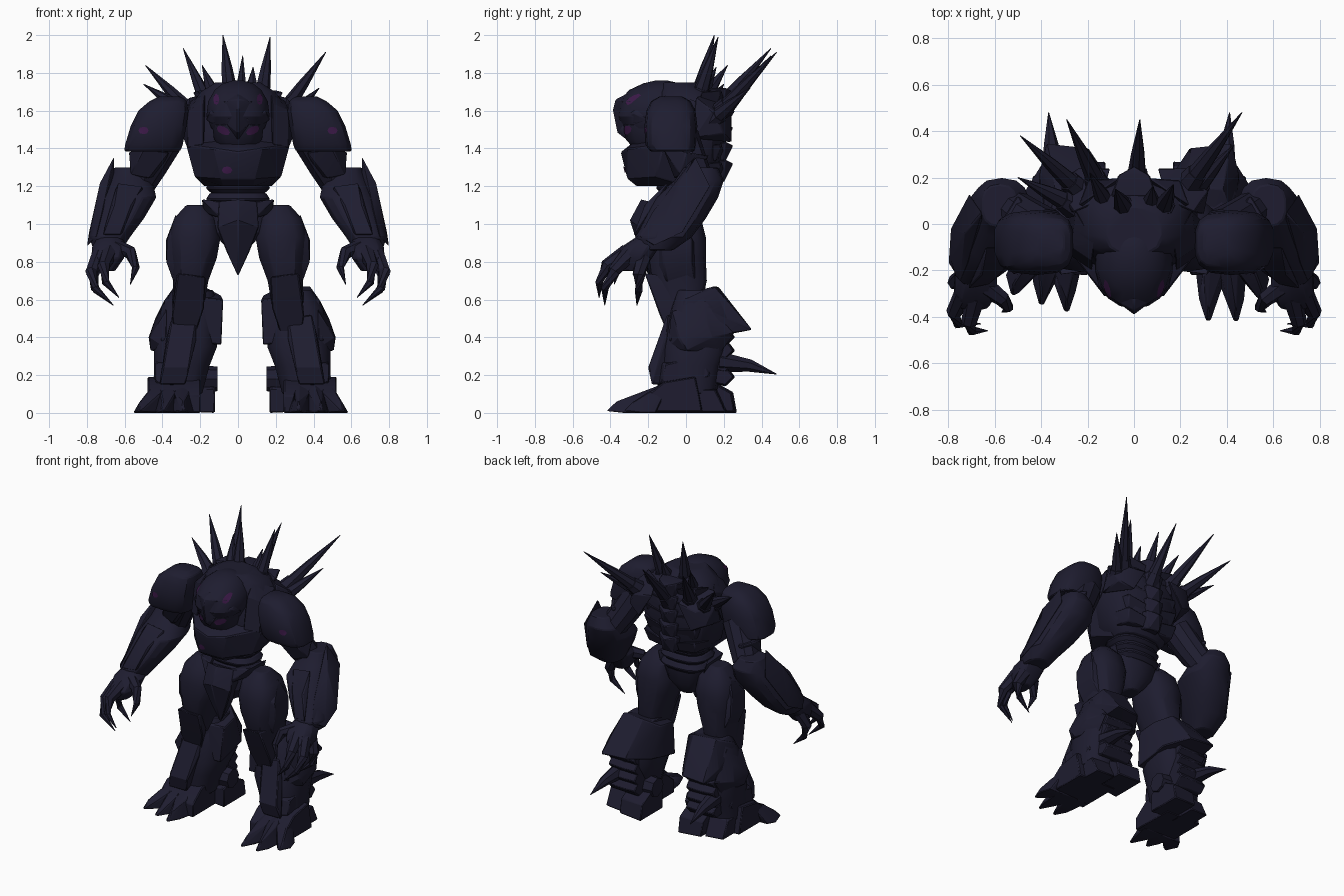
import bpy
import bmesh
import math
from mathutils import Vector
from mathutils.bvhtree import BVHTree

default_cube = bpy.data.objects.get("Cube")
if default_cube:
    bpy.data.objects.remove(default_cube, do_unlink=True)

def make_material(name, *rgb):
    material = bpy.data.materials.new(name)
    material.use_nodes = True
    material.diffuse_color = (*rgb, 1)
    material.node_tree.nodes["Principled BSDF"].inputs["Base Color"].default_value = (*rgb, 1)
    return material

armor = make_material("dark navy armor", .013, .012, .029)
glow = make_material("dull purple", .045, .01, .065)
parts, trees = [], []

def finish(bm, name, side=1, shift=0, bevel=.006, material=armor):
    """Turn a bmesh into a named object, mirrored for the right side."""
    for vert in bm.verts:
        vert.co.x = vert.co.x * side + shift
    bmesh.ops.recalc_face_normals(bm, faces=bm.faces)
    trees.append(BVHTree.FromBMesh(bm))
    mesh = bpy.data.meshes.new(name)
    bm.to_mesh(mesh)
    bm.free()
    mesh.materials.append(material)
    obj = bpy.data.objects.new(name, mesh)
    bpy.context.collection.objects.link(obj)
    if bevel:
        modifier = obj.modifiers.new("edge bevel", "BEVEL")
        modifier.width = bevel
        modifier.limit_method = "ANGLE"
        modifier.angle_limit = math.radians(35)
    parts.append(obj)

def skin(bm, rings):
    """Bridge consecutive vertex rings and cap both ends."""
    for low, high in zip(rings, rings[1:]):
        for i in range(len(low)):
            bm.faces.new((low[i - 1], low[i], high[i], high[i - 1]))
    bm.faces.new(rings[0])
    bm.faces.new(rings[-1])

def loft(name, sections, sides=14, square=.75, **options):
    """Stack level rounded-box rings given as z, x, y, half width, half depth."""
    bm = bmesh.new()
    rings = []
    for z, x, y, width, depth in sections:
        ring = []
        for i in range(sides):
            angle = math.tau * (i + .5) / sides
            c, s = math.cos(angle), math.sin(angle)
            px = math.copysign(abs(c) ** square, c) * width
            py = math.copysign(abs(s) ** square, s) * depth
            ring.append(bm.verts.new((x + px, y + py, z)))
        rings.append(ring)
    skin(bm, rings)
    finish(bm, name, **options)

def horn(name, path, radius, tip=.002, sides=7, **options):
    """Sweep a tapering round section along a path."""
    bm = bmesh.new()
    points = [Vector(p) for p in path]
    last = len(points) - 1
    rings = []
    for k, point in enumerate(points):
        turn = (points[min(k + 1, last)] - points[max(k - 1, 0)]).to_track_quat("Z", "Y")
        r = tip + (radius - tip) * (1 - k / last) ** .75
        angles = [math.tau * i / sides for i in range(sides)]
        rings.append([bm.verts.new(point + turn @ Vector((r * math.cos(a), r * math.sin(a), 0)))
                      for a in angles])
    skin(bm, rings)
    finish(bm, name, bevel=0, **options)

def hull(name, points, symmetric=False, **options):
    """Faceted armor plate: the convex wrap of a few corners."""
    bm = bmesh.new()
    for x, y, z in points:
        bm.verts.new((x, y, z))
        if symmetric and x:
            bm.verts.new((-x, y, z))
    result = bmesh.ops.convex_hull(bm, input=bm.verts)
    loose = {v for v in result["geom_interior"] + result["geom_unused"]
             if isinstance(v, bmesh.types.BMVert)}
    bmesh.ops.delete(bm, geom=list(loose), context="VERTS")
    bmesh.ops.dissolve_limit(bm, angle_limit=.08, verts=bm.verts, edges=bm.edges)
    finish(bm, name, **options)

def slab(name, inner, outer, profile, inset=.0, **options):
    """Side profile of y, z corners spanning two x values, smaller at the outer end."""
    middle = sum((Vector(p) for p in profile), Vector((0, 0))) / len(profile)
    far = [Vector(p).lerp(middle, inset) for p in profile]
    hull(name, [(inner, y, z) for y, z in profile] + [(outer, y, z) for y, z in far], **options)

def pair(builder, name, *shape, **options):
    for side, label in ((1, "left_"), (-1, "right_")):
        builder(label + name, *shape, side=side, **options)

def mark(name, x, z, width, height, slant=0):
    """Thin painted patch laid on whatever armor faces forward there."""
    bm = bmesh.new()
    def drop(px, pz):
        hits = [t.ray_cast(Vector((px, -2, pz)), Vector((0, 1, 0)))[0] for t in trees[:solid]]
        return bm.verts.new((px, min((h.y for h in hits if h), default=0) - .006, pz))
    center = drop(x, z)
    rim = []
    for i in range(8):
        c, s = math.cos(math.tau * i / 8), math.sin(math.tau * i / 8)
        rim.append(drop(x + c * width, z + s * height + c * slant))
    for i in range(8):
        bm.faces.new((center, rim[i - 1], rim[i]))
    finish(bm, name, bevel=0, material=glow)

# Trunk, chest and waist
loft("trunk", [(1.2, 0, 0, .17, .13), (1.28, 0, 0, .24, .18), (1.45, 0, 0, .28, .2),
               (1.62, 0, .02, .26, .18), (1.7, 0, .0, .2, .15), (1.75, 0, -.03, .12, .1)])
hull("chest_plate", [(.08, -.26, 1.2), (.23, -.16, 1.25), (.275, -.12, 1.42), (0, -.345, 1.38),
                     (.13, -.31, 1.4), (.09, -.31, 1.24), (.18, 0, 1.2), (.27, 0, 1.46),
                     (0, -.27, 1.44)], symmetric=True)
pair(hull, "collar_plate", [(.18, -.2, 1.42), (.27, -.14, 1.4), (.27, -.1, 1.6), (.17, -.08, 1.71),
                            (.18, -.16, 1.64), (.29, .02, 1.45), (.25, .06, 1.65)])
for i in range(3):
    z = 1.04 + .06 * i
    loft(f"waist_band_{i + 1}", [(z, 0, -.02, .14, .11), (z + .03, 0, -.02, .175, .14),
                                 (z + .065, 0, -.02, .15, .12)])

# Helmet, face and beak
loft("helmet", [(1.5, 0, -.16, .14, .17), (1.57, 0, -.165, .17, .2), (1.65, 0, -.16, .16, .195),
                (1.71, 0, -.145, .125, .155), (1.745, 0, -.13, .08, .095),
                (1.76, 0, -.13, .025, .03)], sides=18, square=.95)
loft("face", [(1.38, 0, -.14, .08, .12), (1.45, 0, -.16, .13, .16), (1.53, 0, -.16, .14, .18)])
hull("beak", [(0, -.39, 1.6), (0, -.375, 1.66), (.08, -.33, 1.65), (.06, -.33, 1.53),
              (0, -.365, 1.48), (0, -.3, 1.43), (.04, -.25, 1.46), (0, -.28, 1.71)], symmetric=True)
pair(hull, "brow", [(.04, -.36, 1.55), (.15, -.28, 1.59), (.17, -.2, 1.55), (.14, -.26, 1.53),
                    (.06, -.3, 1.62), (.13, -.2, 1.66)])

# Layered back: spine wedges, ribs, shoulder blades
for i in range(5):
    z = 1.24 + .095 * i
    hull(f"spine_wedge_{i + 1}", [(0, .25, z + .08), (.07, .21, z + .1), (.1, .12, z + .1),
                                  (.04, .2, z - .02), (.08, .1, z)], symmetric=True)
    pair(hull, f"back_rib_{i + 1}", [(.06, .2, z + .06), (.2, .19, z + .09), (.24, .08, z + .08),
                                     (.18, .16, z), (.06, .17, z - .01), (.2, .06, z)])
pair(hull, "shoulder_blade", [(.1, .24, 1.6), (.24, .24, 1.58), (.32, .14, 1.6), (.3, .2, 1.48),
                              (.2, .24, 1.43), (.14, .1, 1.7), (.26, .05, 1.67), (.3, .04, 1.45)])

# Back spikes as base and tip
spikes = [((-.04, .06, 1.66), (-.08, .15, 2)), ((.12, .06, 1.64), (.17, .17, 1.99)),
          ((-.14, .14, 1.58), (-.29, .45, 1.93)), ((.22, .15, 1.56), (.465, .48, 1.91)),
          ((-.22, .13, 1.56), (-.49, .38, 1.84)), ((.01, .16, 1.55), (.025, .45, 1.89)),
          ((-.26, .08, 1.58), (-.5, .2, 1.74)), ((.25, .13, 1.54), (.43, .34, 1.72)),
          ((-.11, .07, 1.63), (-.19, .22, 1.84)), ((.07, .07, 1.65), (.08, .16, 1.83))]
for i, (base, tip) in enumerate(spikes):
    start, end = Vector(base), Vector(tip)
    horn(f"back_spike_{i + 1}", [start, start.lerp(end, .5), end], .048)
    horn(f"spike_socket_{i + 1}", [start, start.lerp(end, .22)], .062, tip=.046)

# Pelvis
loft("pelvis", [(.86, 0, -.05, .05, .07), (.95, 0, -.05, .13, .13), (1.06, 0, -.04, .17, .13)])
hull("groin_guard", [(.1, -.2, 1.12), (.11, -.24, .98), (0, -.3, 1.02), (0, -.2, .72),
                     (0, -.1, .78), (.06, -.22, .85), (.1, -.05, 1.05), (0, -.24, 1.13)],
     symmetric=True)
pair(hull, "hip_flap", [(.08, -.2, 1.12), (.19, -.15, 1.13), (.18, -.1, 1.06), (.09, -.23, 1.03),
                        (.19, .05, 1.12), (.17, .05, 1.05)])

# Shoulders and arms
pair(loft, "pauldron", [(1.385, .455, -.07, .15, .12), (1.42, .445, -.08, .155, .135),
                        (1.52, .42, -.08, .15, .14), (1.6, .395, -.08, .135, .13),
                        (1.65, .37, -.08, .1, .105), (1.675, .36, -.08, .06, .06)], square=.65)
pair(horn, "upper_arm", [(.38, -.03, 1.46), (.46, .02, 1.32), (.53, .07, 1.2)], .1, tip=.085, sides=10)
pair(hull, "upper_arm_plate", [(.36, -.11, 1.38), (.5, -.12, 1.4), (.58, 0, 1.38), (.57, -.03, 1.26),
                               (.47, -.06, 1.24), (.42, 0, 1.26), (.5, .13, 1.36)])
pair(loft, "forearm", [(.86, .69, -.16, .075, .09), (.93, .68, -.12, .11, .15),
                       (1.03, .63, -.06, .135, .165), (1.14, .58, .0, .15, .17),
                       (1.23, .57, .07, .12, .13), (1.3, .58, .08, .075, .09)], square=.8)
pair(hull, "forearm_blade", [(.655, .05, 1.36), (.73, -.04, 1.22), (.71, .13, 1.2), (.8, -.17, .88),
                             (.79, -.02, .95), (.75, -.25, .93), (.65, .0, 1.2), (.72, -.18, 1.06)])
pair(hull, "forearm_guard", [(.56, -.2, 1.1), (.66, -.22, 1.1), (.72, -.28, .94), (.62, -.26, .94),
                             (.5, -.1, 1.2), (.64, -.1, 1.22), (.55, -.12, 1.0)])

# Hands with hooked claws
pair(loft, "palm", [(.75, .7, -.29, .05, .06), (.82, .69, -.28, .09, .1),
                    (.88, .68, -.24, .095, .1), (.94, .68, -.18, .06, .07)], sides=10)
fingers = [[(.73, -.3, .84), (.775, -.38, .75), (.76, -.43, .66), (.66, -.43, .57)],
           [(.68, -.31, .85), (.71, -.42, .78), (.7, -.46, .69), (.63, -.46, .61)],
           [(.73, -.23, .82), (.77, -.25, .73), (.75, -.25, .65), (.66, -.26, .57)],
           [(.64, -.27, .87), (.57, -.32, .85), (.54, -.36, .77), (.57, -.38, .68)]]
for i, path in enumerate(fingers):
    pair(horn, f"claw_{i + 1}", path, .046)

# Thighs and knees
pair(loft, "thigh", [(.56, .265, -.02, .085, .1), (.7, .25, -.04, .095, .15),
                     (.82, .235, -.05, .125, .155), (.93, .23, -.05, .14, .155),
                     (1.03, .225, -.05, .115, .13), (1.1, .225, -.05, .05, .06)])
pair(hull, "thigh_plate", [(.28, -.18, .98), (.33, -.02, 1.05), (.375, -.13, .92), (.38, .03, .92),
                           (.38, -.12, .8), (.375, .03, .8), (.34, -.1, .69), (.33, .05, .7),
                           (.26, -.19, .75), (.25, .08, .85)])
pair(hull, "knee_guard", [(.17, -.2, .72), (.32, -.22, .74), (.33, -.14, .73), (.35, -.14, .52),
                          (.34, -.1, .43), (.22, -.1, .43), (.18, -.14, .55), (.2, .0, .66),
                          (.34, .0, .62)])

# Lower legs, standing slightly toward the left
LEAN = {"shift": .022}
pair(loft, "shin", [(.1, .34, .02, .13, .14), (.25, .32, .03, .15, .16), (.35, .3, .05, .17, .18),
                    (.56, .28, .06, .15, .14), (.65, .26, .05, .11, .1)], **LEAN)
pair(hull, "calf_armor", [(.1, -.04, .6), (.11, .1, .62), (.2, .17, .67), (.36, .15, .67),
                          (.41, .0, .6), (.43, .22, .5), (.4, .35, .44), (.22, .33, .44),
                          (.12, .18, .41), (.11, -.07, .36), (.43, -.09, .38), (.26, -.08, .61)], **LEAN)
pair(hull, "outer_calf_plate", [(.4, -.08, .54), (.41, .1, .6), (.46, .1, .5), (.49, -.04, .4),
                                (.495, .14, .4), (.485, .0, .33), (.42, .18, .31), (.4, -.1, .34),
                                (.42, .26, .42)], **LEAN)
pair(hull, "shin_plate", [(.24, -.1, .5), (.37, -.1, .52), (.4, -.11, .4), (.24, -.12, .4),
                          (.28, -.2, .24), (.42, -.2, .24), (.44, -.18, .15), (.3, -.18, .15),
                          (.34, .0, .15), (.3, .0, .5)], **LEAN)
pair(slab, "ankle_plate", .36, .46, [(-.14, .27), (.1, .32), (.16, .2), (.02, .1), (-.16, .15)],
     inset=.2, **LEAN)
for i in range(4):
    z = .16 + .07 * i
    pair(slab, f"tendon_plate_{i + 1}", .2, .41,
         [(.12, z), (.21, z - .02), (.26, z + .03), (.23, z + .07), (.12, z + .08)], inset=.1, **LEAN)
pair(horn, "heel_spur", [(.37, .18, .27), (.38, .34, .25), (.39, .48, .205)], .055, **LEAN)
pair(horn, "ankle_joint", [(.13, .1, .18), (.25, .1, .18)], .065, tip=.075, sides=8, **LEAN)

# Feet
pair(slab, "foot", .22, .5, [(-.22, 0), (-.22, .09), (-.12, .17), (.06, .2), (.1, .0)], inset=.08, **LEAN)
pair(slab, "heel", .145, .32, [(.02, .0), (.02, .13), (.14, .17), (.25, .11), (.27, .0)], inset=.1, **LEAN)
pair(slab, "outer_heel", .32, .46, [(.02, .0), (.02, .13), (.16, .13), (.22, .0)], inset=.1, **LEAN)
toe_tips = {"left_": [(.32, -.42), (.44, -.42), (.55, -.33)],
            "right_": [(.29, -.38), (.4, -.35), (.52, -.31)]}
for label, side in (("left_", 1), ("right_", -1)):
    for i, (x, y) in enumerate(toe_tips[label]):
        root = .33 + .07 * i - .02 * (1 - side)
        hull(f"{label}toe_{i + 1}", [(x - .01, y, .01), (x + .01, y, .01), (x, y + .05, .06),
                                     (x - .04, y + .09, 0), (x + .035, y + .09, 0), (root - .07, -.16, .0),
                                     (root + .09, -.16, .0), (root + .05, -.2, .11),
                                     (root - .03, -.2, .11), (root, -.08, .17)], side=side)

# Dull purple eyes and patches
solid = len(trees)
for side, label in ((1, "left_"), (-1, "right_")):
    mark(label + "eye", .078 * side, 1.495, .036, .022, slant=.012 * side)
    mark(label + "helmet_patch", .115 * side, 1.66, .016, .03)
    mark(label + "pauldron_patch", .5 * side, 1.495, .027, .02)
mark("chest_patch", -.058, 1.285, .028, .02)

bpy.ops.object.select_all(action="DESELECT")
for obj in parts:
    obj.select_set(True)
bpy.context.view_layer.objects.active = parts[0]
bpy.ops.object.shade_smooth_by_angle(angle=math.radians(32))
